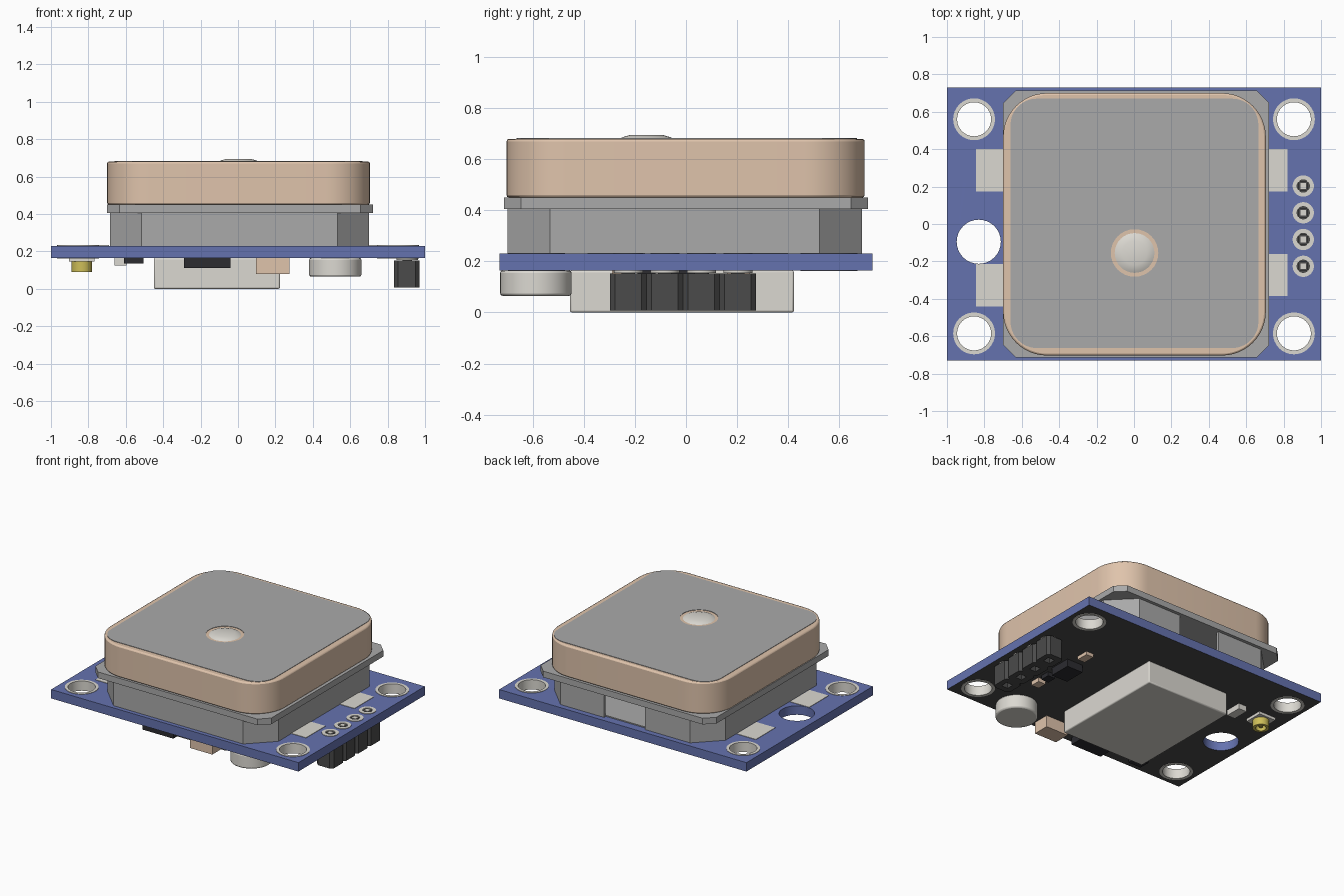
import bpy, bmesh
from math import cos, sin, radians, tau

if "Cube" in bpy.data.objects:
    bpy.data.objects.remove(bpy.data.objects["Cube"])


def material(name, rgb):
    m = bpy.data.materials.new(name)
    m.diffuse_color = (*rgb, 1)
    m.use_nodes = True
    m.node_tree.nodes["Principled BSDF"].inputs["Base Color"].default_value = m.diffuse_color
    return m


BLUE = material("blue", (0.13, 0.17, 0.43))
DARK = material("dark", (0.07, 0.07, 0.07))
BLACK = material("black", (0.025, 0.025, 0.03))
TAN = material("tan", (0.74, 0.55, 0.41))
CREAM = material("cream", (0.71, 0.69, 0.64))
STEEL = material("steel", (0.40, 0.40, 0.40))
GOLD = material("gold", (0.62, 0.52, 0.10))


def rect(x0, x1, y0, y1, r=0.0, n=1):
    """Rectangle outline; n=1 chamfers the corners, larger n rounds them."""
    if r == 0:
        return [(x0, y1), (x0, y0), (x1, y0), (x1, y1)]
    centres = [(x0 + r, y1 - r, 90), (x0 + r, y0 + r, 180),
               (x1 - r, y0 + r, 270), (x1 - r, y1 - r, 0)]
    return [(cx + r * cos(radians(a + 90 * i / n)), cy + r * sin(radians(a + 90 * i / n)))
            for cx, cy, a in centres for i in range(n + 1)]


def circle(x, y, r, n=32):
    return [(x + r * cos(tau * i / n), y + r * sin(tau * i / n)) for i in range(n)]


def square(x, y, s):
    return rect(x - s, x + s, y - s, y + s)


def plate(name, outlines, z0, z1, mat, bevel=0.0):
    """Extrude outlines from z0 to z1; inner outlines become holes."""
    cu = bpy.data.curves.new(name, 'CURVE')
    cu.dimensions = '2D'
    cu.fill_mode = 'BOTH'
    cu.extrude = (z1 - z0) / 2
    for pts in outlines:
        sp = cu.splines.new('POLY')
        sp.points.add(len(pts) - 1)
        for p, (x, y) in zip(sp.points, pts):
            p.co = (x, y, 0, 1)
        sp.use_cyclic_u = True
    tmp = bpy.data.objects.new(name + "_curve", cu)
    bpy.context.collection.objects.link(tmp)
    dg = bpy.context.evaluated_depsgraph_get()
    me = bpy.data.meshes.new_from_object(tmp.evaluated_get(dg))
    bpy.data.objects.remove(tmp)
    bm = bmesh.new()
    bm.from_mesh(me)
    bmesh.ops.remove_doubles(bm, verts=bm.verts, dist=1e-5)
    bmesh.ops.dissolve_limit(bm, angle_limit=0.01, verts=bm.verts, edges=bm.edges) if len(outlines) == 1 else None
    bmesh.ops.recalc_face_normals(bm, faces=bm.faces)
    bmesh.ops.translate(bm, verts=bm.verts, vec=(0, 0, (z0 + z1) / 2))
    bm.to_mesh(me)
    bm.free()
    return finish(name, me, mat, bevel)


def finish(name, me, mat, bevel=0.0):
    me.materials.clear()
    me.materials.append(mat)
    ob = bpy.data.objects.new(name, me)
    bpy.context.collection.objects.link(ob)
    bpy.ops.object.select_all(action='DESELECT')
    ob.select_set(True)
    bpy.context.view_layer.objects.active = ob
    bpy.ops.object.shade_smooth_by_angle(angle=radians(30))
    if bevel:
        b = ob.modifiers.new("edge", 'BEVEL')
        b.width = bevel
        b.segments = 2
        b.limit_method = 'ANGLE'
        b.angle_limit = radians(50)
    return ob


# Circuit board with mounting holes, pin holes and dark underside
Z0, Z1 = 0.165, 0.23
mounts = [(x, y) for x in (-0.855, 0.855) for y in (0.56, -0.585)]
pins = [(0.905, y) for y in (0.203, 0.06, -0.083, -0.226)]
holes = [circle(x, y, 0.1) for x, y in mounts] + [circle(x, y, 0.045) for x, y in pins]
board = plate("circuit_board", [rect(-1, 1, -0.73, 0.73), circle(-0.83, -0.095, 0.118)] + holes,
              Z0, Z1, BLUE)
board.data.materials.append(DARK)
for f in board.data.polygons:
    if f.normal.z < -0.9:
        f.material_index = 1

# Plated rings around the holes and the solder pads
for i, (x, y) in enumerate(mounts):
    plate(f"mount_ring_{i}", [circle(x, y, 0.112), circle(x, y, 0.091)], Z0 - 0.003, Z1 + 0.003, CREAM)
for i, (x0, x1, y0, y1) in enumerate([(-0.845, -0.69, 0.175, 0.4), (-0.845, -0.69, -0.44, -0.215),
                                      (0.69, 0.82, 0.175, 0.4), (0.69, 0.82, -0.385, -0.16)]):
    plate(f"solder_pad_{i}", [rect(x0, x1, y0, y1)], Z1 - 0.01, Z1 + 0.003, CREAM)

# Pin header: chamfered sockets below, rings and pins on top
for i, (x, y) in enumerate(pins):
    plate(f"pin_ring_{i}", [circle(x, y, 0.057), circle(x, y, 0.033)], Z0 - 0.01, Z1 + 0.003, CREAM)
    plate(f"header_socket_{i}", [rect(0.835, 0.97, y - 0.0715, y + 0.0715, 0.02), square(x, y, 0.026)],
          0.008, 0.152, DARK)
    plate(f"header_pin_{i}", [square(x, y, 0.026)], 0.05, Z1, DARK)
    plate(f"pin_tip_{i}", [square(x, y, 0.015)], 0.06, Z1 + 0.003, CREAM)

# Shield can: thin wall with an opening at the back, floor and flange
wall = rect(-0.685, 0.70, -0.70, 0.69, 0.168)
inner = rect(-0.665, 0.68, -0.68, 0.67, 0.16)
plate("shield_wall", [[(-0.15, 0.69)] + wall + [(0.18, 0.69), (0.18, 0.67)] + inner[::-1]
                      + [(-0.15, 0.67)]], Z1, 0.41, STEEL)
plate("shield_floor", [inner], Z1, Z1 + 0.008, STEEL)
plate("shield_flange", [rect(-0.70, 0.722, -0.713, 0.713, 0.066)], 0.405, 0.45, STEEL)

# Ceramic antenna block with metal face and feed dome
plate("antenna_block", [rect(-0.70, 0.705, -0.703, 0.70, 0.235, 12)], 0.45, 0.68, TAN, 0.01)
plate("antenna_face", [rect(-0.66, 0.665, -0.663, 0.67, 0.14, 12), circle(0.003, -0.155, 0.127)],
      0.672, 0.683, STEEL)
bm = bmesh.new()
for r0, r1, z0, z1 in [(0.11, 0.095, 0.678, 0.686), (0.095, 0.065, 0.686, 0.695)]:
    ret = bmesh.ops.create_cone(bm, cap_ends=False, segments=32, radius1=r0, radius2=r1, depth=z1 - z0)
    bmesh.ops.translate(bm, verts=ret['verts'], vec=(0.003, -0.155, (z0 + z1) / 2))
bmesh.ops.remove_doubles(bm, verts=bm.verts, dist=1e-4)
bmesh.ops.holes_fill(bm, edges=bm.edges, sides=64)
bmesh.ops.recalc_face_normals(bm, faces=bm.faces)
me = bpy.data.meshes.new("feed_dome")
bm.to_mesh(me)
bm.free()
finish("feed_dome", me, CREAM)

# Large parts under the board
plate("receiver_module", [rect(-0.45, 0.225, -0.455, 0.423)], 0.0, Z0, CREAM, 0.008)
plate("backup_battery", [circle(0.52, -0.588, 0.14, 40)], 0.065, Z0, CREAM, 0.01)

# Small gold antenna connector
plate("connector_base", [square(-0.835, 0.31, 0.068)], 0.145, Z0, CREAM)
plate("connector_barrel", [circle(-0.835, 0.31, 0.055), circle(-0.835, 0.31, 0.035)], 0.09, 0.15, GOLD)
plate("connector_core", [circle(-0.835, 0.31, 0.014)], 0.1, 0.15, GOLD)

# Small chips and passives under the board
for name, x0, x1, y0, y1, z, mat in [
        ("tan_capacitor", 0.095, 0.275, -0.69, -0.57, 0.08, TAN),
        ("memory_chip", -0.29, -0.04, -0.69, -0.52, 0.112, BLACK),
        ("status_light", -0.61, -0.505, -0.66, -0.58, 0.135, BLACK),
        ("filter_chip", -0.66, -0.595, 0.25, 0.37, 0.125, CREAM),
        ("regulator", 0.52, 0.65, -0.07, 0.09, 0.11, BLACK),
        ("resistor_a", 0.56, 0.62, 0.16, 0.25, 0.14, TAN),
        ("resistor_b", 0.58, 0.64, -0.19, -0.12, 0.135, BLACK),
        ("resistor_c", 0.58, 0.64, -0.29, -0.22, 0.135, TAN)]:
    plate(name, [rect(x0, x1, y0, y1)], z, Z0, mat)
